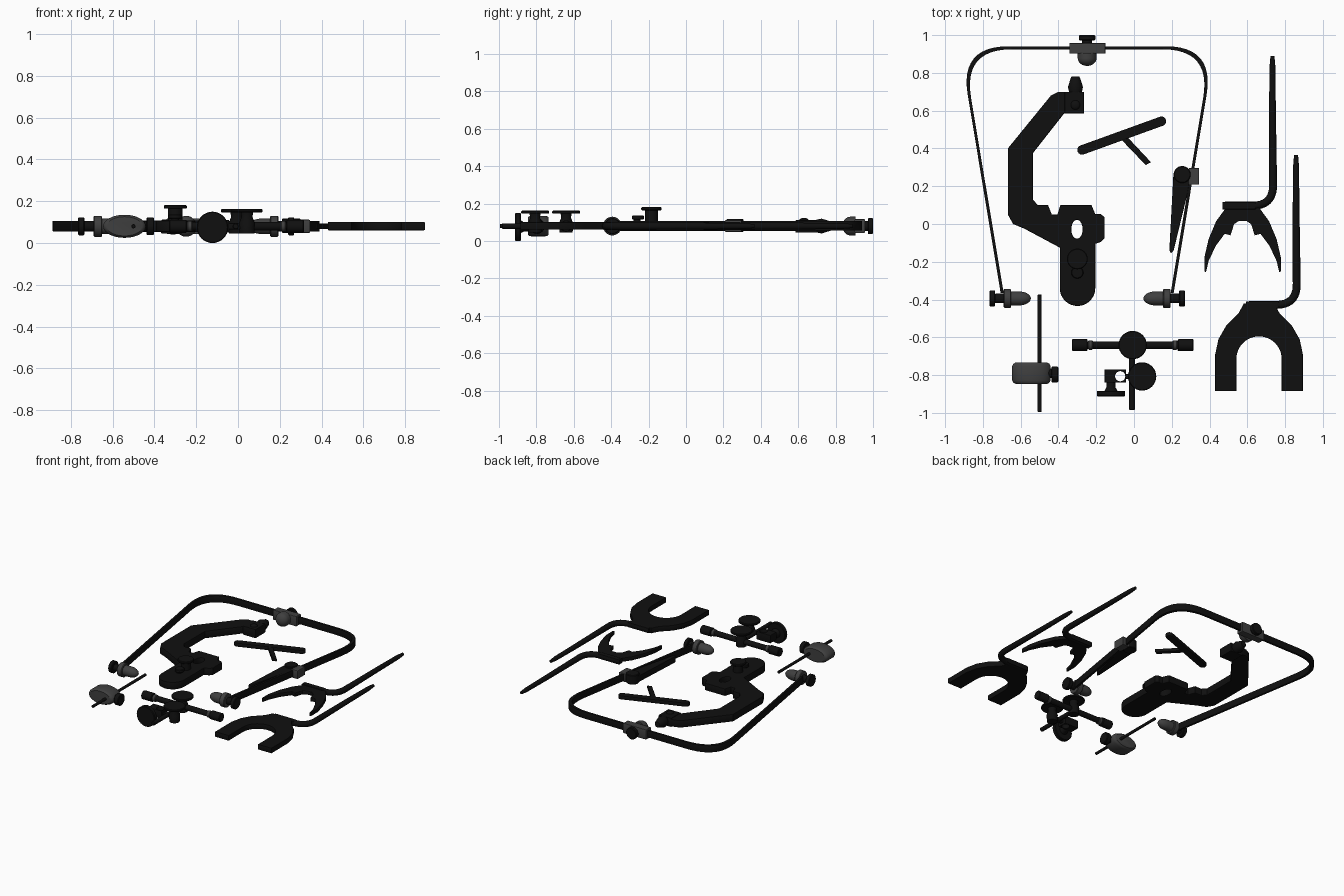
import bpy, math
from mathutils import Vector

if "Cube" in bpy.data.objects:
    bpy.data.objects.remove(bpy.data.objects["Cube"])

def material(name, v):
    m = bpy.data.materials.new(name)
    m.diffuse_color = (v, v, v, 1)
    m.use_nodes = True
    m.node_tree.nodes["Principled BSDF"].inputs["Base Color"].default_value = m.diffuse_color
    return m

BLACK, GREY = material("black", 0.005), material("grey", 0.05)
ZC = 0.08  # common mid height

def finish(ob, mat, angle=35):
    ob.data.materials.clear()
    ob.data.materials.append(mat)
    bpy.ops.object.select_all(action='DESELECT')
    ob.select_set(True)
    bpy.context.view_layer.objects.active = ob
    bpy.ops.object.shade_smooth_by_angle(angle=math.radians(angle))
    return ob

def lathe(name, origin, axis, profile, mat=BLACK, n=32, squash=None):
    """Revolve (distance, radius) points around an axis."""
    verts, faces = [], []
    for d, r in profile:
        for i in range(n):
            a = 2 * math.pi * i / n
            verts.append((r * math.cos(a), r * math.sin(a), d))
    for k in range(len(profile) - 1):
        for i in range(n):
            j = (i + 1) % n
            faces.append((k*n + i, k*n + j, (k+1)*n + j, (k+1)*n + i))
    faces.append(tuple(reversed(range(n))))
    faces.append(tuple(range(len(verts) - n, len(verts))))
    rot = Vector((0, 0, 1)).rotation_difference(Vector(axis)).to_matrix()
    out = []
    for v in verts:
        p = rot @ Vector(v)
        if squash:
            p = Vector(a * b for a, b in zip(p, squash))
        out.append(p + Vector(origin))
    me = bpy.data.meshes.new(name)
    me.from_pydata(out, [], faces)
    ob = bpy.data.objects.new(name, me)
    bpy.context.collection.objects.link(ob)
    return finish(ob, mat)

def cyl(name, origin, axis, length, r, mat=BLACK, c=0.004):
    return lathe(name, origin, axis, [(0, r-c), (c, r), (length-c, r), (length, r-c)], mat)

def dome(length, r):
    """Bullet-shaped lathe profile."""
    return [(0, r)] + [(length * (0.4 + 0.6 * math.sin(t)), r * max(math.cos(t), 0.02))
                       for t in [i * math.pi / 16 for i in range(9)]]

def to_mesh(name, cu, mat):
    tmp = bpy.data.objects.new("tmp", cu)
    bpy.context.collection.objects.link(tmp)
    dg = bpy.context.evaluated_depsgraph_get()
    me = bpy.data.meshes.new_from_object(tmp.evaluated_get(dg))
    bpy.data.objects.remove(tmp)
    ob = bpy.data.objects.new(name, me)
    bpy.context.collection.objects.link(ob)
    return finish(ob, mat)

def plate(name, loops, z0, z1, mat=BLACK, bevel=0.004):
    """Extrude closed outlines (the second and later loops are holes)."""
    cu = bpy.data.curves.new(name, 'CURVE')
    cu.dimensions, cu.fill_mode = '2D', 'BOTH'
    cu.extrude, cu.bevel_depth, cu.bevel_resolution = (z1 - z0) / 2 - bevel, bevel, 1
    cu.offset = -bevel
    for loop in loops:
        sp = cu.splines.new('POLY')
        sp.points.add(len(loop) - 1)
        for p, q in zip(sp.points, loop):
            p.co = (q[0], q[1], 0, 1)
        sp.use_cyclic_u = True
    ob = to_mesh(name, cu, mat)
    ob.location.z = (z0 + z1) / 2
    return ob

def rod(name, pts, radius, taper=None, mat=BLACK):
    cu = bpy.data.curves.new(name, 'CURVE')
    cu.dimensions, cu.bevel_depth, cu.bevel_resolution = '3D', radius, 4
    cu.use_fill_caps = True
    sp = cu.splines.new('POLY')
    sp.points.add(len(pts) - 1)
    for i, (p, q) in enumerate(zip(sp.points, pts)):
        p.co = (q[0], q[1], ZC, 1)
        p.radius = taper[i] if taper and i < len(taper) else 1
    return to_mesh(name, cu, mat)

def arc(cx, cy, rx, ry, a0, a1, n=16):
    return [(cx + rx * math.cos(math.radians(a0 + (a1-a0) * i / n)),
             cy + ry * math.sin(math.radians(a0 + (a1-a0) * i / n))) for i in range(n + 1)]

def fillet(a, b, c, d, n=12):
    """Rounded corner a -> c around b, cutting in at distance d."""
    a, b, c = Vector(a), Vector(b), Vector(c)
    p, q = b + (a-b).normalized() * d, b + (c-b).normalized() * d
    return [tuple(p*(1-t)**2 + b*2*t*(1-t)*1.0 + q*t*t) for t in [i/n for i in range(n+1)]]

def box(name, x0, x1, y0, y1, z0, z1, mat=BLACK):
    return plate(name, [[(x0, y0), (x1, y0), (x1, y1), (x0, y1)]], z0, z1, mat, 0.006)

# Bent flat-band frame, symmetric about x = CX
CX = -0.248
def half(w):
    foot, corner, mid = (0.458-w, -0.37), (0.675-w*1.1, 0.937-w), (0, 0.937-w)
    return [foot] + fillet(foot, corner, mid, 0.26) + [mid]
outer, inner = half(0), half(0.016)
ring = outer + [(-x, y) for x, y in reversed(outer[:-1])]
ring += [(-x, y) for x, y in inner] + list(reversed(inner[:-1]))
plate("band_frame", [[(x + CX, y + 0.004) for x, y in ring]], 0.056, 0.106, bevel=0.001)

# Screw clamps at both feet
for side, s in (("left", -1), ("right", 1)):
    X = lambda d: (CX + s * d, -0.394, ZC)
    ax = (-s, 0, 0)
    cyl(side + "_clamp_knob", X(0.517), ax, 0.03, 0.043)
    cyl(side + "_clamp_stem", X(0.49), ax, 0.06, 0.025)
    cyl(side + "_clamp_collar", X(0.442), ax, 0.04, 0.05, GREY)
    lathe(side + "_clamp_pad", X(0.404), ax, dome(0.106, 0.037), GREY)

# Clamp at the top of the frame
box("top_clamp_body", -0.342, -0.152, 0.902, 0.957, 0.042, 0.118, GREY)
lathe("top_clamp_pad", (CX, 0.905, ZC), (0, -1, 0), dome(0.068, 0.05), GREY)
cyl("top_clamp_stem", (CX, 0.95, ZC), (0, 1, 0), 0.04, 0.026)
cyl("top_clamp_knob", (CX, 0.972, ZC), (0, 1, 0), 0.028, 0.043)

# Large bent arm with slotted foot
outline = [(-0.40, 0.70), (-0.265, 0.70), (-0.265, 0.585), (-0.37, 0.585), (-0.535, 0.375),
           (-0.535, 0.13), (-0.51, 0.10), (-0.455, 0.10), (-0.435, 0.05), (-0.405, 0.05),
           (-0.39, 0.10), (-0.225, 0.10), (-0.205, 0.052), (-0.175, 0.052), (-0.155, 0.035),
           (-0.155, -0.075), (-0.175, -0.095), (-0.205, -0.105)]
outline += arc(-0.299, -0.34, 0.094, 0.094, 0, -180)
outline += [(-0.393, -0.125), (-0.58, -0.025), (-0.64, 0.0), (-0.668, 0.05),
            (-0.668, 0.40), (-0.44, 0.68)]
plate("bent_arm", [outline, arc(-0.302, -0.028, 0.03, 0.05, 0, 345, 23)], 0.053, 0.108, bevel=0.006)
lathe("arm_tip", (-0.31, 0.695, ZC), (0, 1, 0), [(0, 0.033), (0.03, 0.04), (0.08, 0.024), (0.085, 0.02)])
box("arm_tip_block", -0.368, -0.265, 0.585, 0.70, 0.045, 0.112)
lathe("arm_tip_ball", (-0.31, 0.63, 0.10), (0, 0, 1), dome(0.024, 0.025))
cyl("arm_knob_stem", (-0.30, -0.185, 0.10), (0, 0, 1), 0.07, 0.034)
cyl("arm_knob_cap", (-0.30, -0.185, 0.164), (0, 0, 1), 0.017, 0.055)
cyl("arm_small_stem", (-0.30, -0.262, 0.10), (0, 0, 1), 0.02, 0.018)
cyl("arm_small_cap", (-0.30, -0.257, 0.115), (0, 0, 1), 0.022, 0.032)

# Flat T-shaped wrench
a = math.degrees(math.atan2(0.156, 0.428))
plate("wrench_bar", [arc(-0.275, 0.392, 0.025, 0.025, a + 90, a + 270, 10) +
                     arc(0.145, 0.544, 0.025, 0.025, a - 90, a + 90, 10)], 0.066, 0.094)
plate("wrench_leg", [[(-0.075, 0.455), (0.062, 0.312), (0.09, 0.327), (-0.03, 0.455)]], 0.068, 0.092)

# Tapered lever with grey jaw
plate("lever_handle", [[(0.209, 0.27), (0.297, 0.25), (0.285, 0.17), (0.21, -0.14), (0.195, -0.155),
                        (0.187, -0.14)]], 0.058, 0.104, bevel=0.003)
cyl("lever_pivot", (0.255, 0.262, 0.048), (0, 0, 1), 0.069, 0.045)
box("lever_jaw", 0.29, 0.345, 0.208, 0.296, 0.048, 0.112, GREY)

# Two bent holder rods
for name, x, top, y in (("claw", 0.733, 0.89, 0.097), ("horseshoe", 0.858, 0.366, -0.428)):
    corner, start = (x + 0.004, y), (x, top)
    end = (x - 0.25, y)
    rod(name + "_rod", [start, (x, top - 0.06), (x, top - 0.28)] +
        fillet(start, corner, end, 0.11) + [end], 0.021, [0.5, 0.75, 0.85])
    box(name + "_rod_foot", x - 0.265, x - 0.09, y - 0.019, y + 0.019, 0.062, 0.10)

# Claw
h = [(0.085, 0.09), (0.14, 0.015), (0.18, -0.08), (0.202, -0.175), (0.203, -0.25), (0.194, -0.255),
     (0.18, -0.196), (0.143, -0.117), (0.095, -0.052), (0.064, -0.06), (0.045, 0.0), (0.02, 0.016)]
plate("claw", [[(0.575 + u, v) for u, v in h] + [(0.575 - u, v) for u, v in reversed(h)]],
      0.066, 0.094, bevel=0.002)

# Horseshoe
right = [(0.08, -0.42), (0.11, -0.475), (0.175, -0.54), (0.215, -0.61), (0.232, -0.69), (0.232, -0.884), (0.12, -0.884)]
HX = 0.662
plate("horseshoe", [[(HX + u, v) for u, v in right] + arc(HX, -0.715, 0.12, 0.12, 0, 180, 24) +
                    [(HX - u, v) for u, v in reversed(right)]], 0.061, 0.101)

# Grey oval pod on a thin rod
lathe("pod", (-0.543, -0.846, ZC), (0, 1, 0),
      [(0, 0.085), (0.006, 0.095), (0.018, 0.102), (0.094, 0.102), (0.106, 0.095), (0.112, 0.085)],
      GREY, 40, (1, 1, 0.54))
cyl("pod_rod", (-0.50, -0.995, ZC), (0, 1, 0), 0.622, 0.01, c=0.002)
cyl("pod_stem", (-0.46, -0.79, ZC), (1, 0, 0), 0.04, 0.025)
cyl("pod_knob", (-0.437, -0.797, ZC), (1, 0, 0), 0.036, 0.042)

# Cross bar with end grips
cyl("cross_bar", (-0.3, -0.641, ZC), (1, 0, 0), 0.6, 0.02)
for side, s in (("left", -1), ("right", 1)):
    cyl(side + "_grip", (-0.007 + s * 0.322, -0.641, ZC), (-s, 0, 0), 0.084, 0.031)
    cyl(side + "_ring", (-0.007 + s * 0.236, -0.641, ZC), (-s, 0, 0), 0.025, 0.025, GREY)
cyl("long_rod", (-0.011, -0.985, ZC), (0, 1, 0), 0.36, 0.015)

# Two upright thumb knobs
for name, x, y in (("rear", -0.007, -0.641), ("front", 0.043, -0.807)):
    lathe(name + "_knob_stem", (x, y, 0.045), (0, 0, 1), [(0, 0.035), (0.05, 0.038), (0.08, 0.026), (0.105, 0.03)])
    cyl(name + "_knob_cap", (x, y, 0.146), (0, 0, 1), 0.016, 0.075)

# Slotted block with sideways thumb knob
plate("slotted_block", [[(-0.155, -0.84), (-0.042, -0.84), (-0.042, -0.77), (-0.155, -0.77)],
                        arc(-0.073, -0.806, 0.027, 0.027, 0, 345, 23)], 0.05, 0.11)
box("block_link", -0.045, 0.01, -0.82, -0.795, 0.065, 0.095)
lathe("side_knob_stem", (-0.122, -0.89, 0.076), (0, 1, 0), [(0, 0.038), (0.025, 0.024), (0.055, 0.024)])
cyl("side_knob_cap", (-0.122, -0.913, 0.075), (0, 1, 0), 0.03, 0.075)
